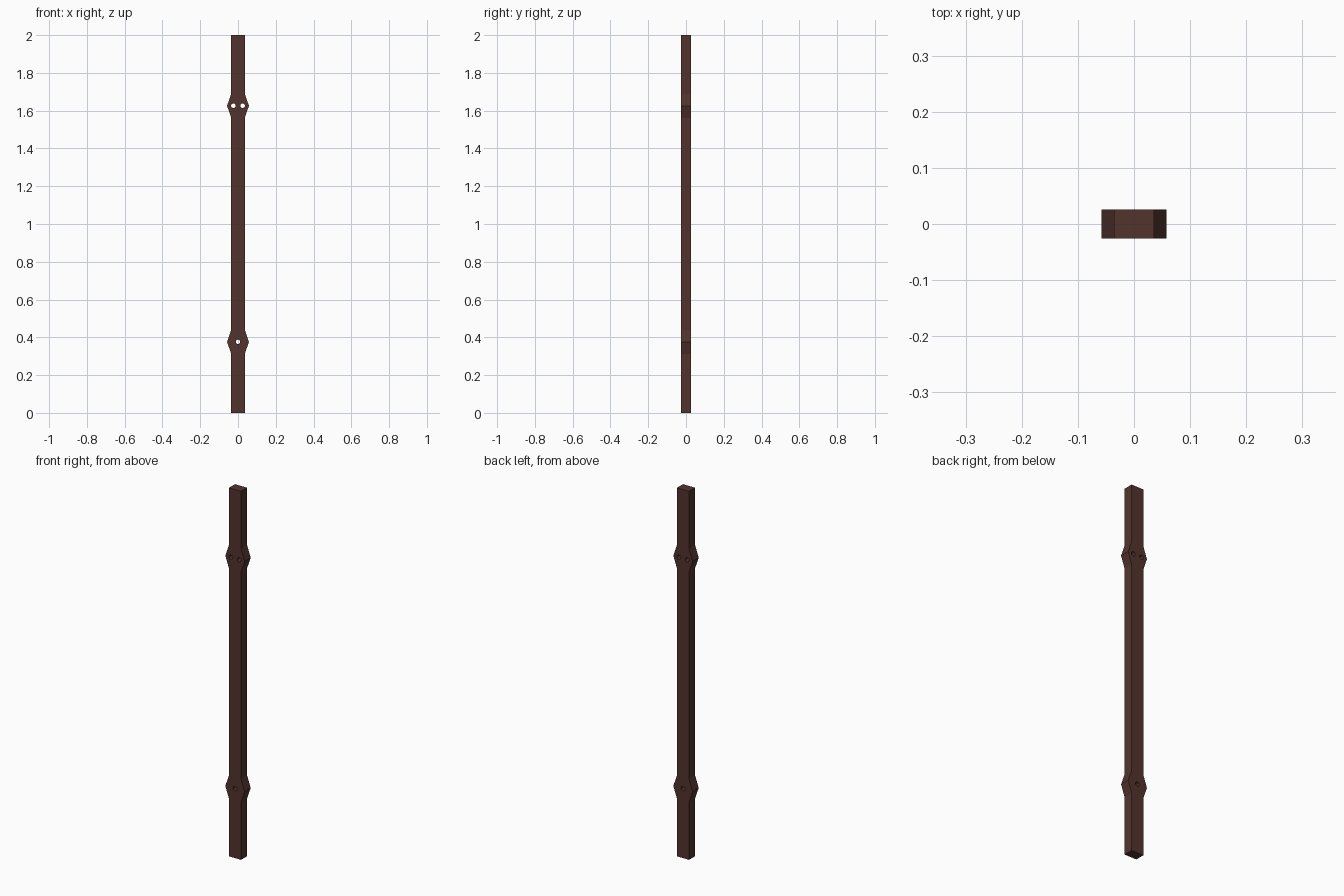
import bpy
import math

if "Cube" in bpy.data.objects:
    bpy.data.objects.remove(bpy.data.objects["Cube"])

HALF_W, PEAK_W, HALF_D = 0.036, 0.058, 0.026
HEIGHT, FLARE = 2.0, 0.0635
LOW_Z, HIGH_Z = 0.376, 1.626
HOLE_R, HOLE_SIDES = 0.012, 12

curve = bpy.data.curves.new("post", 'CURVE')
curve.dimensions = '2D'
curve.fill_mode = 'BOTH'
curve.extrude = HALF_D


def add_loop(points):
    spline = curve.splines.new('POLY')
    spline.points.add(len(points) - 1)
    for p, (x, z) in zip(spline.points, points):
        p.co = (x, z, 0, 1)
    spline.use_cyclic_u = True
    spline.use_smooth = False


# Post outline: straight sides with a pointed flare at each joint
side = [(HALF_W, 0)]
for z in (LOW_Z, HIGH_Z):
    side += [(HALF_W, z - FLARE), (PEAK_W, z), (HALF_W, z + FLARE)]
side.append((HALF_W, HEIGHT))
add_loop(side + [(-x, z) for x, z in reversed(side)])

# Through holes: one at the lower joint, a pair at the upper joint
for cx, cz in ((0, LOW_Z), (-0.025, HIGH_Z), (0.025, HIGH_Z)):
    add_loop([(cx + HOLE_R * math.cos(math.tau * i / HOLE_SIDES),
               cz + HOLE_R * math.sin(math.tau * i / HOLE_SIDES))
              for i in range(HOLE_SIDES)])

# Stand the extruded profile upright and turn it into a mesh
post = bpy.data.objects.new("post", curve)
bpy.context.collection.objects.link(post)
post.rotation_euler.x = math.pi / 2
bpy.context.view_layer.objects.active = post
post.select_set(True)
bpy.ops.object.convert(target='MESH')
post = bpy.context.object
bpy.ops.object.transform_apply(location=False, rotation=True, scale=False)
bpy.ops.object.shade_flat()

# Dark brown wood
wood = bpy.data.materials.new("dark_wood")
wood.diffuse_color = (0.085, 0.034, 0.027, 1)
wood.use_nodes = True
wood.node_tree.nodes["Principled BSDF"].inputs["Base Color"].default_value = wood.diffuse_color
post.data.materials.clear()
post.data.materials.append(wood)
